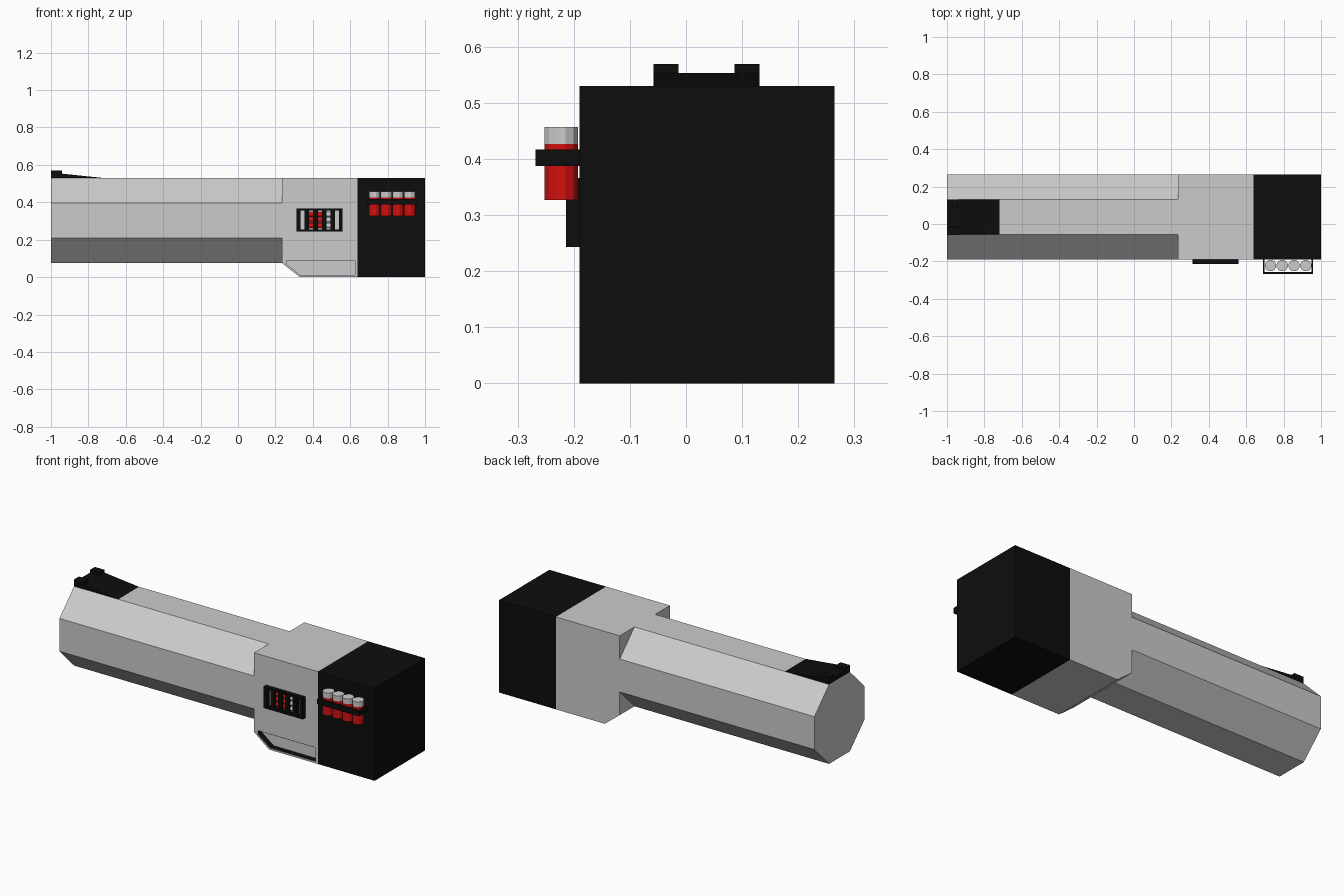
import bpy, bmesh, math

if "Cube" in bpy.data.objects:
    bpy.data.objects.remove(bpy.data.objects["Cube"])

Y0, Y1, TOP = -0.19, 0.265, 0.53
YC = (Y0 + Y1) / 2


def material(name, rgb):
    m = bpy.data.materials.new(name)
    m.diffuse_color = (*rgb, 1)
    m.use_nodes = True
    m.node_tree.nodes["Principled BSDF"].inputs["Base Color"].default_value = m.diffuse_color
    return m


BLACK = material("black", (0.004, 0.004, 0.004))
RED = material("red", (0.65, 0.005, 0.005))


def add_prism(bm, pts, axis, lo, hi, caps=True):
    """Extrude a 2D profile along an axis."""
    def place(p, t):
        return {"x": (t, *p), "y": (p[0], t, p[1]), "z": (*p, t)}[axis]
    a = [bm.verts.new(place(p, lo)) for p in pts]
    b = [bm.verts.new(place(p, hi)) for p in pts]
    n = len(pts)
    faces = [bm.faces.new((a[i], a[(i + 1) % n], b[(i + 1) % n], b[i])) for i in range(n)]
    if caps:
        faces += [bm.faces.new(a), bm.faces.new(b)]
    bmesh.ops.recalc_face_normals(bm, faces=faces)
    if not caps:
        bmesh.ops.reverse_faces(bm, faces=faces)


def finish(bm, name, mat=None):
    me = bpy.data.meshes.new(name)
    bm.to_mesh(me)
    bm.free()
    if mat:
        me.materials.append(mat)
    ob = bpy.data.objects.new(name, me)
    bpy.context.collection.objects.link(ob)
    return ob


def prism(name, pts, axis, lo, hi, mat=None, caps=True):
    bm = bmesh.new()
    add_prism(bm, pts, axis, lo, hi, caps)
    return finish(bm, name, mat)


def boxes(name, items, mat=None):
    """One object from several (x0, x1, y0, y1, z0, z1) boxes."""
    bm = bmesh.new()
    for x0, x1, y0, y1, z0, z1 in items:
        add_prism(bm, [(x0, y0), (x1, y0), (x1, y1), (x0, y1)], "z", z0, z1)
    return finish(bm, name, mat)


def circle(cx, cy, r, n=12):
    return [(cx + r * math.cos(2 * math.pi * (i + .5) / n),
             cy + r * math.sin(2 * math.pi * (i + .5) / n)) for i in range(n)]


# Octagonal barrel, flush with the receiver on top and sides
R = (Y1 - Y0) / 2
prism("barrel", circle(YC, TOP - R, R / math.cos(math.pi / 8), 8), "x", -1, 0.236)

# Receiver with sloped lower front edge
receiver = prism("receiver", [(0.235, 0.075), (0.33, 0), (0.64, 0), (0.64, TOP), (0.235, TOP)],
                 "y", Y0, Y1)

# Recessed panel low on the receiver, with a dark lining
recess = [(0.26, 0.068), (0.335, 0.01), (0.625, 0.01), (0.625, 0.09), (0.26, 0.09)]
cutter = prism("recess_cutter", recess, "y", Y0 - 0.05, Y0 + 0.035)
cutter.hide_render = True
cutter.hide_set(True)
cut = receiver.modifiers.new("recess", "BOOLEAN")
cut.operation, cut.solver, cut.object = "DIFFERENCE", "EXACT", cutter
rx, rz = 0.45, 0.05
lining = [(rx + (x - rx) * .995, rz + (z - rz) * .98) for x, z in recess]
prism("recess_lining", lining, "y", Y0 + 0.0005, Y0 + 0.034, BLACK, caps=False)

# Black rear block
boxes("rear_block", [(0.64, 1, Y0, Y1, 0, TOP)], BLACK)

# Front sight: sloped ramp with two posts
prism("sight_ramp", [(-1, TOP), (-0.72, TOP), (-0.94, 0.553), (-1, 0.553)], "y", -0.057, 0.131, BLACK)
boxes("sight_posts", [(-1, -0.94, y, y + 0.045, TOP, 0.569) for y in (-0.058, 0.086)], BLACK)

# Slotted window frame
slots = [0.345 + 0.0462 * i for i in range(5)]
edges = [0.312] + [e for s in slots for e in (s - 0.011, s + 0.011)] + [0.56]
bars = [(edges[i], edges[i + 1], -0.214, Y0, 0.255, 0.355) for i in range(0, 12, 2)]
rails = [(0.312, 0.56, -0.214, Y0, z0, z1) for z0, z1 in ((0.243, 0.255), (0.355, 0.366))]
boxes("window_frame", bars + rails, BLACK)

# Rounds lying behind the slots
for name, x0, x1, mat in (("window_round_bodies", 0.37, 0.47, RED),
                          ("window_round_caps", 0.47, 0.502, None)):
    bm = bmesh.new()
    for z in (0.275, 0.305, 0.335):
        add_prism(bm, circle(Y0, z, 0.0135), "x", x0, x1)
    finish(bm, name, mat)

# Row of spare rounds on the rear block
for name, z0, z1, mat in (("spare_round_bodies", 0.327, 0.427, RED),
                          ("spare_round_caps", 0.427, 0.457, None)):
    bm = bmesh.new()
    for i in range(4):
        add_prism(bm, circle(0.73 + 0.0627 * i, -0.2225, 0.031), "z", z0, z1)
    finish(bm, name, mat)

# Open strap holding the spare rounds
boxes("round_strap", [(0.69, 0.957, -0.268, -0.256, 0.387, 0.417),
                      (0.69, 0.699, -0.256, Y0, 0.387, 0.417),
                      (0.948, 0.957, -0.256, Y0, 0.387, 0.417)], BLACK)
